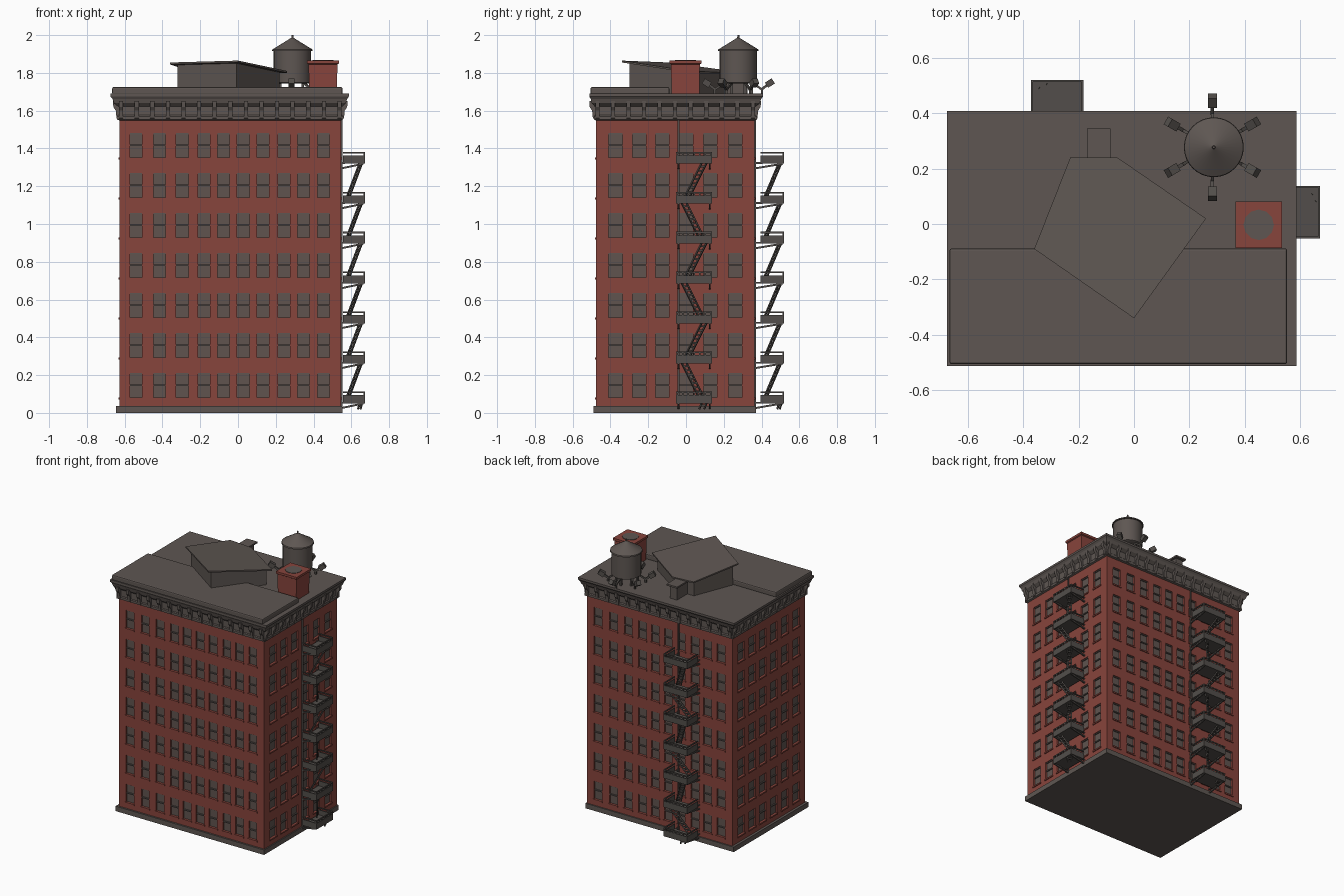
import bpy, bmesh, math
from mathutils import Vector, Matrix

if "Cube" in bpy.data.objects:
    bpy.data.objects.remove(bpy.data.objects["Cube"])


def material(name, rgb):
    m = bpy.data.materials.new(name)
    m.diffuse_color = (*rgb, 1)
    m.use_nodes = True
    m.node_tree.nodes["Principled BSDF"].inputs["Base Color"].default_value = m.diffuse_color
    return m


BRICK = material("brick_red", (0.245, 0.058, 0.045))
STONE = material("stone_grey", (0.112, 0.094, 0.085))
GLASS = material("window_grey", (0.115, 0.088, 0.078))
IRON = material("iron_grey", (0.085, 0.076, 0.069))


def finish(bm, name, mats, smooth=False, fix=True):
    if fix:
        bmesh.ops.recalc_face_normals(bm, faces=bm.faces[:])
    me = bpy.data.meshes.new(name)
    bm.to_mesh(me)
    bm.free()
    for m in mats:
        me.materials.append(m)
    ob = bpy.data.objects.new(name, me)
    bpy.context.collection.objects.link(ob)
    if smooth:
        bpy.context.view_layer.objects.active = ob
        ob.select_set(True)
        bpy.ops.object.shade_smooth_by_angle(angle=math.radians(35))
        ob.select_set(False)
    return ob


def box(bm, a, b):
    a, b = Vector(a), Vector(b)
    size = Vector([abs(t) for t in (b - a)])
    bmesh.ops.create_cube(bm, size=1, matrix=Matrix.Translation((a + b) / 2) @ Matrix.Diagonal((*size, 1)))


def bar(bm, p, q, w):
    p, q = Vector(p), Vector(q)
    rot = (q - p).to_track_quat('Z', 'Y').to_matrix().to_4x4()
    bmesh.ops.create_cube(bm, size=1, matrix=Matrix.Translation((p + q) / 2) @ rot
                          @ Matrix.Diagonal((w, w, (q - p).length, 1)))


def loft(bm, rings):
    """Bridge rings of points, then cap both ends."""
    vs = [[bm.verts.new(p) for p in r] for r in rings]
    n = len(vs[0])
    for lo, hi in zip(vs, vs[1:]):
        for i in range(n):
            bm.faces.new((lo[i], lo[(i + 1) % n], hi[(i + 1) % n], hi[i]))
    bm.faces.new(vs[0][::-1])
    bm.faces.new(vs[-1])


X0, X1, Y0, Y1 = -0.627, 0.545, -0.477, 0.362
ROWS = [0.082 + 0.2115 * i for i in range(7)]
WH = 0.13
LONG = [0.088, 0.212, 0.332, 0.447, 0.55, 0.655, 0.76, 0.87, 0.973, 1.08]
SHORT = [0.104, 0.23, 0.352, 0.477, 0.605, 0.737]
WALLS = {
    "front": (Vector((X0, Y0, 0)), Vector((1, 0, 0)), Vector((0, -1, 0)), X1 - X0, LONG, 0.064),
    "right": (Vector((X1, Y0, 0)), Vector((0, 1, 0)), Vector((1, 0, 0)), Y1 - Y0, SHORT, 0.072),
    "back": (Vector((X1, Y1, 0)), Vector((-1, 0, 0)), Vector((0, 1, 0)), X1 - X0, LONG, 0.064),
    "left": (Vector((X0, Y1, 0)), Vector((0, -1, 0)), Vector((-1, 0, 0)), Y1 - Y0, SHORT, 0.072),
}


# Brick walls with recessed sash windows
def wall(name, o, u, n, length, cols, w):
    bm, trim, sills = bmesh.new(), bmesh.new(), bmesh.new()
    us = [0] + [c + s * w / 2 for c in cols for s in (-1, 1)] + [length]
    zs = [0] + [z + k for z in ROWS for k in (0, WH)] + [1.6]

    def P(a, z, d=0.0):
        return o + u * a + n * d + Vector((0, 0, z))

    for i in range(len(us) - 1):
        for j in range(len(zs) - 1):
            c = [(us[i], zs[j]), (us[i + 1], zs[j]), (us[i + 1], zs[j + 1]), (us[i], zs[j + 1])]
            if not (i % 2 and j % 2):
                bm.faces.new([bm.verts.new(P(*p)) for p in c])
                continue
            bm.faces.new([bm.verts.new(P(*p, -0.012)) for p in c]).material_index = 1
            for k in range(4):
                a, b = c[k], c[(k + 1) % 4]
                bm.faces.new([bm.verts.new(q) for q in (P(*a), P(*b), P(*b, -0.012), P(*a, -0.012))])
            zm = (zs[j] + zs[j + 1]) / 2
            box(trim, P(us[i], zm - 0.004, -0.012), P(us[i + 1], zm + 0.004, -0.004))
            box(trim, P(us[i], zs[j + 1] - 0.006, -0.012), P(us[i + 1], zs[j + 1], -0.005))
            box(sills, P(us[i] - 0.006, zs[j] - 0.01, -0.004), P(us[i + 1] + 0.006, zs[j], 0.006))
    bmesh.ops.remove_doubles(bm, verts=bm.verts[:], dist=1e-5)
    finish(bm, name + "_wall", [BRICK, GLASS], fix=False)
    finish(trim, name + "_window_bars", [STONE])
    finish(sills, name + "_window_sills", [BRICK])


for key, spec in WALLS.items():
    wall(key, *spec)

# Base plinth
bm = bmesh.new()
box(bm, (-0.645, -0.49, 0), (0.553, 0.371, 0.036))
finish(bm, "base_plinth", [STONE])

# Flared cornice, lofted from the wall outline to the roof outline
inner, outer = (X0, Y0, X1, Y1), (-0.675, -0.512, 0.587, 0.408)
profile = [(0, 1.548), (0.28, 1.553), (0.28, 1.57), (0.14, 1.576), (0.14, 1.622), (0.62, 1.64),
           (0.78, 1.662), (1, 1.675), (1, 1.69)]
rings = []
for t, z in profile:
    a, b, c, d = [p + (q - p) * t for p, q in zip(inner, outer)]
    rings.append([(a, b, z), (c, b, z), (c, d, z), (a, d, z)])
bm = bmesh.new()
loft(bm, rings)
finish(bm, "cornice_and_roof", [STONE])

# Cornice brackets
bm = bmesh.new()
for o, u, n, length, cols, w in WALLS.values():
    count = round(length / 0.083)
    for i in range(count + 1):
        base = o + u * (0.008 + (length - 0.016) * i / count)
        rings = []
        for s in (-0.011, 0.011):
            rings.append([base + u * s + n * d + Vector((0, 0, z)) for d, z in
                          ((0, 1.555), (0.016, 1.56), (0.02, 1.60), (0.033, 1.62), (0.035, 1.65), (0, 1.65))])
        loft(bm, rings)
finish(bm, "cornice_brackets", [STONE])

# Raised front half of the roof
bm = bmesh.new()
box(bm, (-0.666, -0.506, 1.685), (0.553, -0.088, 1.725))
slab = finish(bm, "raised_front_roof", [STONE])
bev = slab.modifiers.new("soft_edges", 'BEVEL')
bev.width, bev.segments = 0.008, 2


# Tilted skylight shed with overhanging roof plate
def tilt(x, y):
    return 1.826 - 0.052 * x - 0.115 * y


plan = [(-0.36, -0.09), (0.0, -0.34), (0.26, 0.02), (-0.06, 0.24), (-0.23, 0.24)]
cx, cy = -0.06, -0.02
small = [(cx + (x - cx) * 0.87, cy + (y - cy) * 0.87) for x, y in plan]
bm = bmesh.new()
loft(bm, [[(x, y, 1.685) for x, y in small], [(x, y, tilt(x, y) - 0.005) for x, y in small]])
finish(bm, "skylight_shed", [STONE])
bm = bmesh.new()
loft(bm, [[(x, y, tilt(x, y) - 0.01) for x, y in plan], [(x, y, tilt(x, y)) for x, y in plan]])
finish(bm, "skylight_roof", [STONE])
bm = bmesh.new()
box(bm, (-0.155, 0.20, 1.685), (-0.10, 0.325, 1.785))
box(bm, (-0.17, 0.20, 1.785), (-0.085, 0.345, 1.797))
finish(bm, "roof_vent", [STONE])

# Brick stair hut with a grey roof patch
bm = bmesh.new()
loft(bm, [[(0.45 + sx * r, -0.003 + sy * r, z) for sx, sy in ((-1, -1), (1, -1), (1, 1), (-1, 1))]
          for r, z in ((0.074, 1.685), (0.076, 1.845), (0.084, 1.85), (0.084, 1.866))])
finish(bm, "stair_hut", [BRICK])
bm = bmesh.new()
bmesh.ops.create_cone(bm, cap_ends=True, segments=12, radius1=0.055, radius2=0.055, depth=0.004,
                      matrix=Matrix.Translation((0.45, -0.003, 1.867)))
finish(bm, "stair_hut_roof_patch", [STONE])

# Water tank turned from a profile
TX, TY = 0.288, 0.277
bm = bmesh.new()
loft(bm, [[(TX + r * math.cos(a * math.tau / 32), TY + r * math.sin(a * math.tau / 32), z) for a in range(32)]
          for r, z in ((0.09, 1.745), (0.099, 1.75), (0.099, 1.915), (0.108, 1.915), (0.106, 1.924),
                       (0.012, 1.982), (0.006, 1.986), (0.005, 2.0))])
finish(bm, "water_tank", [STONE], smooth=True)

# Tank legs and splayed braces
bm = bmesh.new()
for i in range(6):
    rot = Matrix.Translation((TX - 0.005, TY, 0)) @ Matrix.Rotation(math.radians(30 + 60 * i), 4, 'Z')
    bar(bm, rot @ Vector((0.07, 0, 1.685)), rot @ Vector((0.07, 0, 1.76)), 0.014)
    bar(bm, rot @ Vector((0.07, 0, 1.75)), rot @ Vector((0.125, 0, 1.712)), 0.011)
    bar(bm, rot @ Vector((0.12, 0, 1.71)), rot @ Vector((0.165, 0, 1.745)), 0.013)
    bar(bm, rot @ Vector((0.15, 0, 1.735)), rot @ Vector((0.185, 0, 1.758)), 0.032)
    bar(bm, rot @ Vector((0.125, 0, 1.685)), rot @ Vector((0.125, 0, 1.72)), 0.011)
finish(bm, "tank_legs", [IRON])


# Fire escapes: baskets, wall brackets and zig-zag stairs
def fire_escape(name, place, d0, d1):
    bm = bmesh.new()
    H = 0.095
    for i in range(7):
        top = 0.108 + 0.2115 * i
        fl = top - 0.05
        box(bm, place(-H, d0, fl - 0.008), place(H, d1, fl))
        for a, b in (((-H, d1 - 0.007), (H, d1)), ((-H, d0), (-H + 0.007, d1)), ((H - 0.007, d0), (H, d1))):
            box(bm, place(*a, fl), place(*b, top - 0.014))
            box(bm, place(*a, top - 0.003), place(*b, top + 0.005))
        for k in range(7):
            v = -H + 0.005 + k * (2 * H - 0.01) / 6
            bar(bm, place(v, d1 - 0.004, fl), place(v, d1 - 0.004, top), 0.008)
        for v in (-H + 0.012, H - 0.012):
            bar(bm, place(v, -0.005, fl - 0.034), place(v, d1 - 0.008, fl - 0.008), 0.010)
            bar(bm, place(v, -0.005, fl - 0.004), place(v, d0 + 0.01, fl - 0.004), 0.009)
        # stair flight down to the next basket
        s = -1 if i % 2 else 1
        zb = fl - 0.2 if i else 0.02
        a, b = (s * 0.055, d1 - 0.02, fl), (-s * 0.045, d0 + 0.02, zb)
        if i == 0:
            b = (0.04, d1 - 0.03, zb)
        for e in (-0.013, 0.013):
            bar(bm, place(a[0] + e, a[1] - e * 0.5, a[2]), place(b[0] + e, b[1] - e * 0.5, b[2]), 0.008)
        steps = 9 if i else 2
        for k in range(1, steps):
            c = [p + (q - p) * k / steps for p, q in zip(a, b)]
            bar(bm, place(c[0] - 0.013, c[1] + 0.006, c[2]), place(c[0] + 0.013, c[1] - 0.006, c[2]), 0.009)
    # riser pipe against the wall
    bar(bm, place(-0.082, 0.004, 0.02), place(-0.082, 0.004, 1.56), 0.010)
    finish(bm, name, [IRON])


fire_escape("right_fire_escape", lambda u, d, z: (X1 + d, 0.043 + u, z), 0.012, 0.127)
fire_escape("back_fire_escape", lambda u, d, z: (-0.277 - u, Y1 + d, z), 0.033, 0.158)
